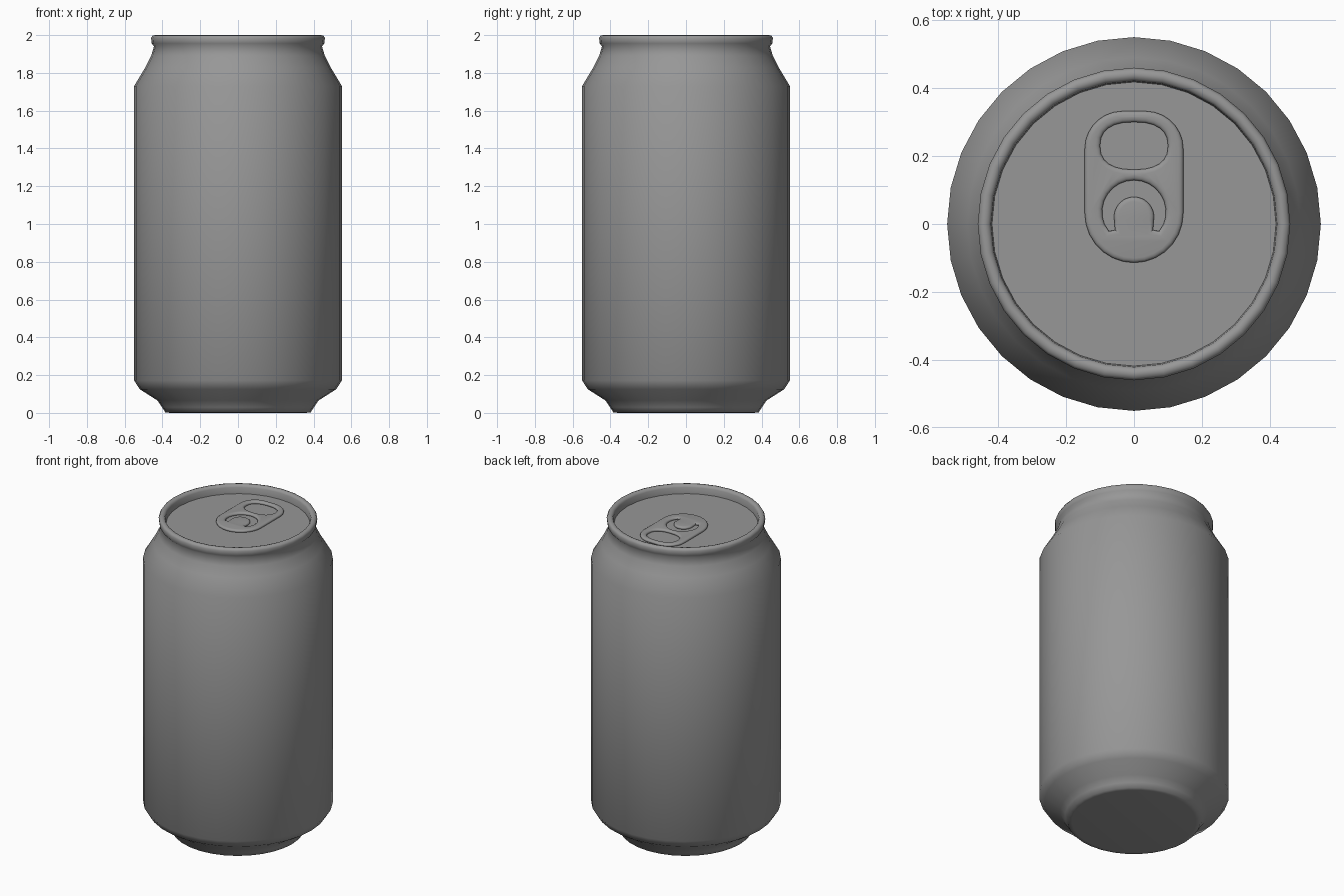
import bpy, bmesh
from math import sin, cos, pi, radians, copysign

if "Cube" in bpy.data.objects:
    bpy.data.objects.remove(bpy.data.objects["Cube"])

SIDES = 32

# Dark aluminium grey
metal = bpy.data.materials.new("dark_metal")
metal.diffuse_color = (0.31, 0.31, 0.31, 1)
metal.use_nodes = True
metal.node_tree.nodes["Principled BSDF"].inputs["Base Color"].default_value = metal.diffuse_color


def smooth(obj, angle):
    bpy.ops.object.select_all(action='DESELECT')
    obj.select_set(True)
    bpy.context.view_layer.objects.active = obj
    bpy.ops.object.shade_smooth_by_angle(angle=radians(angle))


def lathe(name, profile, cap_start=False, cap_end=False, angle=75):
    """Revolve (radius, z) points about the vertical axis."""
    bm = bmesh.new()
    rings = [[bm.verts.new((r * cos(2 * pi * i / SIDES), r * sin(2 * pi * i / SIDES), z))
              for i in range(SIDES)] for r, z in profile]
    for a, b in zip(rings, rings[1:]):
        for i in range(SIDES):
            j = (i + 1) % SIDES
            bm.faces.new((a[i], a[j], b[j], b[i]))
    if cap_start:
        bm.faces.new(rings[0][::-1])
    if cap_end:
        bm.faces.new(rings[-1])
    mesh = bpy.data.meshes.new(name)
    bm.to_mesh(mesh)
    bm.free()
    mesh.materials.append(metal)
    obj = bpy.data.objects.new(name, mesh)
    bpy.context.collection.objects.link(obj)
    smooth(obj, angle)
    return obj


def arc(cx, cy, r, start, end, n):
    return [(cx + r * cos(radians(start + (end - start) * i / n)),
             cy + r * sin(radians(start + (end - start) * i / n))) for i in range(n + 1)]


# Can: base, foot, straight wall, tapered shoulder, neck, rolled rim and recessed lid
lathe("can_body", [(0.36, 0), (0.385, 0.003), (0.402, 0.03), (0.427, 0.066), (0.52, 0.125),
                   (0.55, 0.172), (0.55, 1.73), (0.49, 1.83), (0.46, 1.89), (0.445, 1.94),
                   (0.457, 1.956), (0.46, 1.985), (0.453, 1.997), (0.44, 2.0), (0.428, 1.997),
                   (0.421, 1.985), (0.418, 1.946)], cap_start=True, cap_end=True)

# Pull tab: outline with a finger hole and a crescent cut around the tongue
outline = (arc(0, 0.031, 0.145, 180, 360, 14) + arc(0.035, 0.222, 0.11, 0, 90, 7)
           + arc(-0.035, 0.222, 0.11, 90, 180, 7))
finger_hole = []
for k in range(24):
    c, s = cos(2 * pi * k / 24), sin(2 * pi * k / 24)
    finger_hole.append((copysign(0.1 * abs(c) ** 0.82, c), 0.23 + copysign(0.07 * abs(s) ** 0.82, s)))
crescent = (arc(0, 0.035, 0.094, -22, 202, 16) + [(-0.074, -0.021), (-0.056, -0.018)]
            + arc(0, 0.021, 0.059, 190, -10, 14) + [(0.056, -0.018), (0.074, -0.021)])

curve = bpy.data.curves.new("pull_tab", 'CURVE')
curve.dimensions = '2D'
curve.fill_mode = 'BOTH'
curve.bevel_depth = 0.014
curve.bevel_resolution = 2
curve.offset = -0.014
for loop in (outline, finger_hole, crescent):
    spline = curve.splines.new('POLY')
    spline.points.add(len(loop) - 1)
    for p, (x, y) in zip(spline.points, loop):
        p.co = (x, y, 0, 1)
    spline.use_cyclic_u = True
tab = bpy.data.objects.new("pull_tab", curve)
tab.location.z = 1.952
tab.scale.z = 0.75
bpy.context.collection.objects.link(tab)
bpy.ops.object.select_all(action='DESELECT')
tab.select_set(True)
bpy.context.view_layer.objects.active = tab
bpy.ops.object.convert(target='MESH')
tab = bpy.context.view_layer.objects.active
bm = bmesh.new()
bm.from_mesh(tab.data)
bmesh.ops.remove_doubles(bm, verts=bm.verts, dist=0.0003)
bmesh.ops.recalc_face_normals(bm, faces=bm.faces)
bm.to_mesh(tab.data)
bm.free()
tab.data.materials.clear()
tab.data.materials.append(metal)
smooth(tab, 50)
